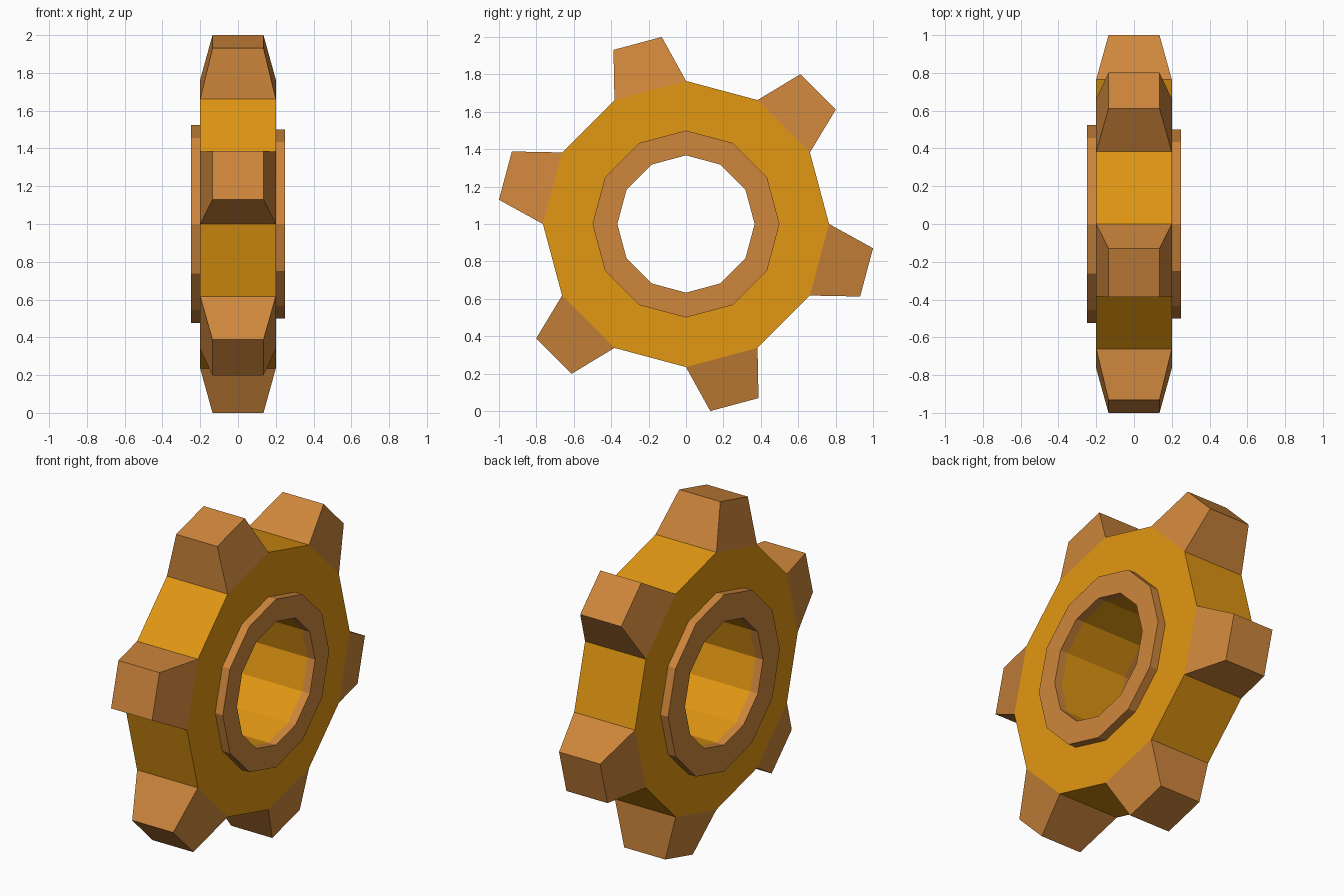
import bpy, bmesh
from math import sin, cos, pi
from mathutils import Vector

if "Cube" in bpy.data.objects:
    bpy.data.objects.remove(bpy.data.objects["Cube"])

SIDES = 12
STEP = 2 * pi / SIDES
CENTRE = Vector((0, 0, 1))
GOLD, BROWN = 0, 1


def material(name, color):
    mat = bpy.data.materials.new(name)
    mat.diffuse_color = color
    mat.use_nodes = True
    mat.node_tree.nodes["Principled BSDF"].inputs["Base Color"].default_value = mat.diffuse_color
    return mat


# Closed cross-section: (x, radius, material of the segment to the next point)
profile = [
    (-0.25, 0.367, BROWN), (-0.25, 0.525, BROWN), (-0.2, 0.525, GOLD),
    (-0.2, 0.765, GOLD), (0.2, 0.765, GOLD), (0.2, 0.5, BROWN),
    (0.25, 0.5, BROWN), (0.25, 0.367, BROWN), (0.2, 0.367, GOLD),
    (-0.2, 0.367, BROWN),
]
RIM = 3  # profile segment that forms the outer rim

bm = bmesh.new()

# Wheel body with raised hub collars, turned around the x axis
rings = [[bm.verts.new(CENTRE + Vector((x, r * cos(i * STEP), r * sin(i * STEP))))
          for x, r, _ in profile] for i in range(SIDES)]
tooth_bases = []
n = len(profile)
for i in range(SIDES):
    a, b = rings[i], rings[(i + 1) % SIDES]
    for k in range(n):
        j = (k + 1) % n
        face = bm.faces.new((a[k], a[j], b[j], b[k]))
        face.material_index = profile[k][2]
        if k == RIM and i % 2 == 1:
            tooth_bases.append((face, (i + 0.5) * STEP))
bmesh.ops.recalc_face_normals(bm, faces=bm.faces[:])

# Tapered teeth pulled out of every other rim face
for base, angle in tooth_bases:
    base.material_index = BROWN
    tip = bmesh.ops.extrude_discrete_faces(bm, faces=[base])["faces"][0]
    out = Vector((0, cos(angle), sin(angle)))
    mid = tip.calc_center_median()
    for v in tip.verts:
        v.co = CENTRE + out * 0.9995 + (v.co - mid) * 0.675
    for e in tip.edges:
        for f in e.link_faces:
            f.material_index = BROWN

bmesh.ops.recalc_face_normals(bm, faces=bm.faces[:])
mesh = bpy.data.meshes.new("gear_wheel")
bm.to_mesh(mesh)
bm.free()
mesh.materials.append(material("gold", (0.76, 0.31, 0.006, 1)))
mesh.materials.append(material("bronze", (0.62, 0.24, 0.045, 1)))
gear = bpy.data.objects.new("gear_wheel", mesh)
bpy.context.collection.objects.link(gear)
